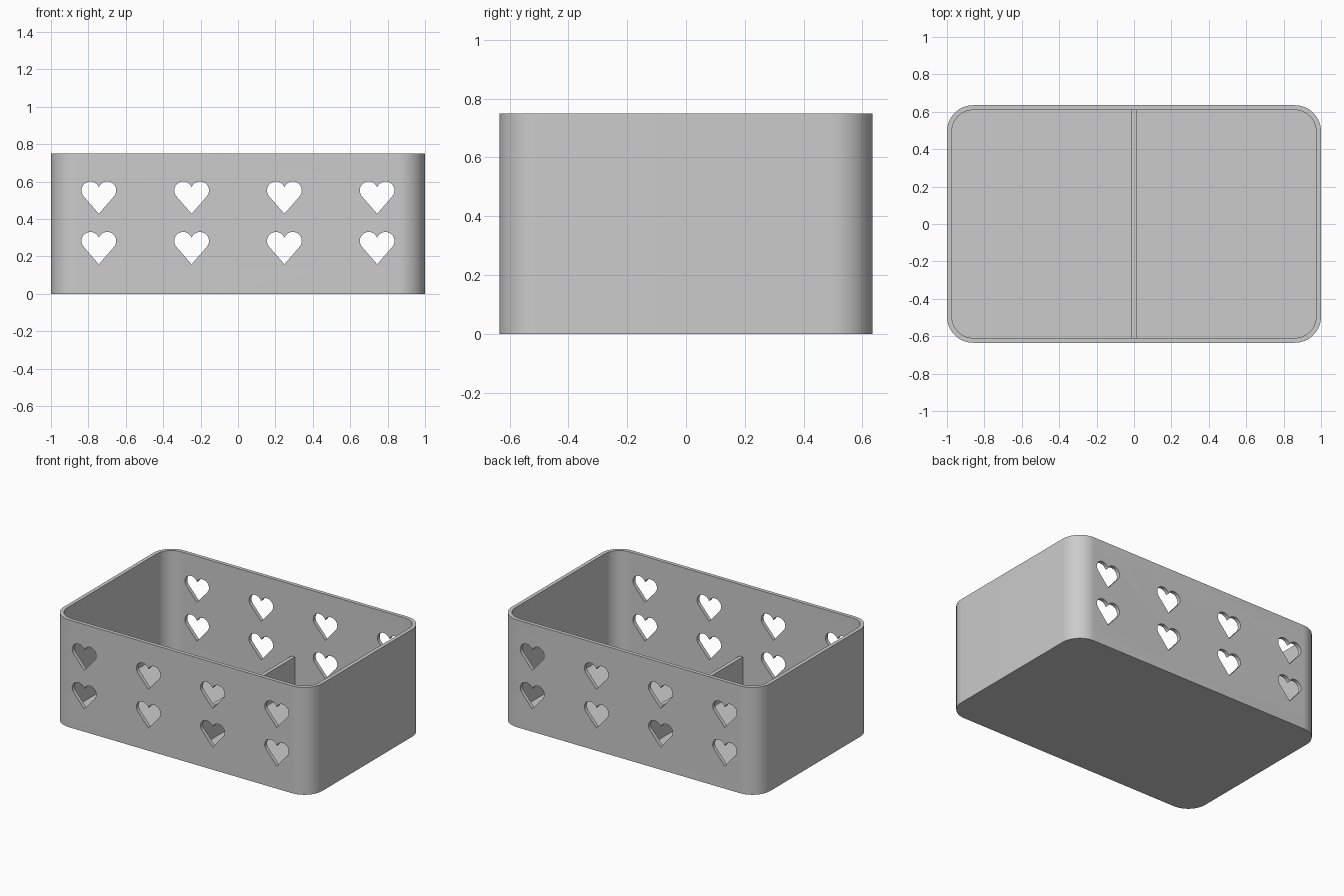
import bpy, bmesh
from math import sin, cos, pi, atan2, acos, hypot
from mathutils import Vector

if "Cube" in bpy.data.objects:
    bpy.data.objects.remove(bpy.data.objects["Cube"])

HALF_X, HALF_Y, HEIGHT = 1.0, 0.635, 0.75
WALL, CORNER = 0.026, 0.14
DIVIDER_TOP = 0.25

grey = bpy.data.materials.new("plain grey")
grey.use_nodes = True
COLOUR = (0.6, 0.6, 0.6, 1)
grey.diffuse_color = COLOUR
grey.node_tree.nodes["Principled BSDF"].inputs["Base Color"].default_value = COLOUR


def prism(name, outlines, offset):
    """Extrude flat outlines along one direction into closed solids."""
    bm = bmesh.new()
    for outline in outlines:
        face = bm.faces.new([bm.verts.new(p) for p in outline])
        new = bmesh.ops.extrude_face_region(bm, geom=[face], use_keep_orig=True)
        verts = [g for g in new["geom"] if isinstance(g, bmesh.types.BMVert)]
        bmesh.ops.translate(bm, verts=verts, vec=offset)
    bmesh.ops.recalc_face_normals(bm, faces=bm.faces)
    mesh = bpy.data.meshes.new(name)
    bm.to_mesh(mesh)
    bm.free()
    mesh.materials.append(grey)
    obj = bpy.data.objects.new(name, mesh)
    bpy.context.collection.objects.link(obj)
    return obj


def rounded_rectangle(hx, hy, r, z, steps=14):
    points = []
    for k, (sx, sy) in enumerate([(1, 1), (-1, 1), (-1, -1), (1, -1)]):
        for i in range(steps + 1):
            a = (k + i / steps) * pi / 2
            points.append((sx * (hx - r) + r * cos(a), sy * (hy - r) + r * sin(a), z))
    return points


def heart(cx, cz, r=0.048, spread=0.045, drop=0.125, steps=16):
    """Two round lobes with straight tangents down to a point."""
    start = atan2(-drop, -spread) + acos(r / hypot(spread, drop))
    end = pi - acos(spread / r)
    right = []
    for i in range(steps + 1):
        a = start + (end - start) * i / steps
        right.append((spread + r * cos(a), r * sin(a)))
    left = [(-x, z) for x, z in reversed(right[:-1])]
    return [(cx + x, -1, cz + z) for x, z in [(0, -drop)] + right + left]


# Rounded tray with hollow inside and heart openings in both long walls
box = prism("box", [rounded_rectangle(HALF_X, HALF_Y, CORNER, 0)], (0, 0, HEIGHT))
hollow = prism("hollow_cutter", [rounded_rectangle(
    HALF_X - WALL, HALF_Y - WALL, CORNER - WALL, WALL)], (0, 0, HEIGHT))
hearts = prism("heart_cutter", [heart(0.248 * i, z) for i in (-3, -1, 1, 3)
                                for z in (0.283, 0.553)], (0, 2, 0))

for cutter in (hollow, hearts):
    cut = box.modifiers.new(cutter.name, "BOOLEAN")
    cut.operation = "DIFFERENCE"
    cut.solver = "EXACT"
    cut.object = cutter
    cutter.hide_render = True

bpy.context.view_layer.update()
result = bpy.data.meshes.new_from_object(
    box.evaluated_get(bpy.context.evaluated_depsgraph_get()))
box.modifiers.clear()
box.data = result
for cutter in (hollow, hearts):
    bpy.data.objects.remove(cutter)

# Low divider across the middle
half, y = WALL / 2, HALF_Y - WALL
divider = prism("divider", [[(-half, -y, WALL), (half, -y, WALL),
                             (half, y, WALL), (-half, y, WALL)]],
                (0, 0, DIVIDER_TOP - WALL))

bpy.ops.object.select_all(action="DESELECT")
box.select_set(True)
bpy.context.view_layer.objects.active = box
bpy.ops.object.shade_smooth_by_angle(angle=pi / 6)
